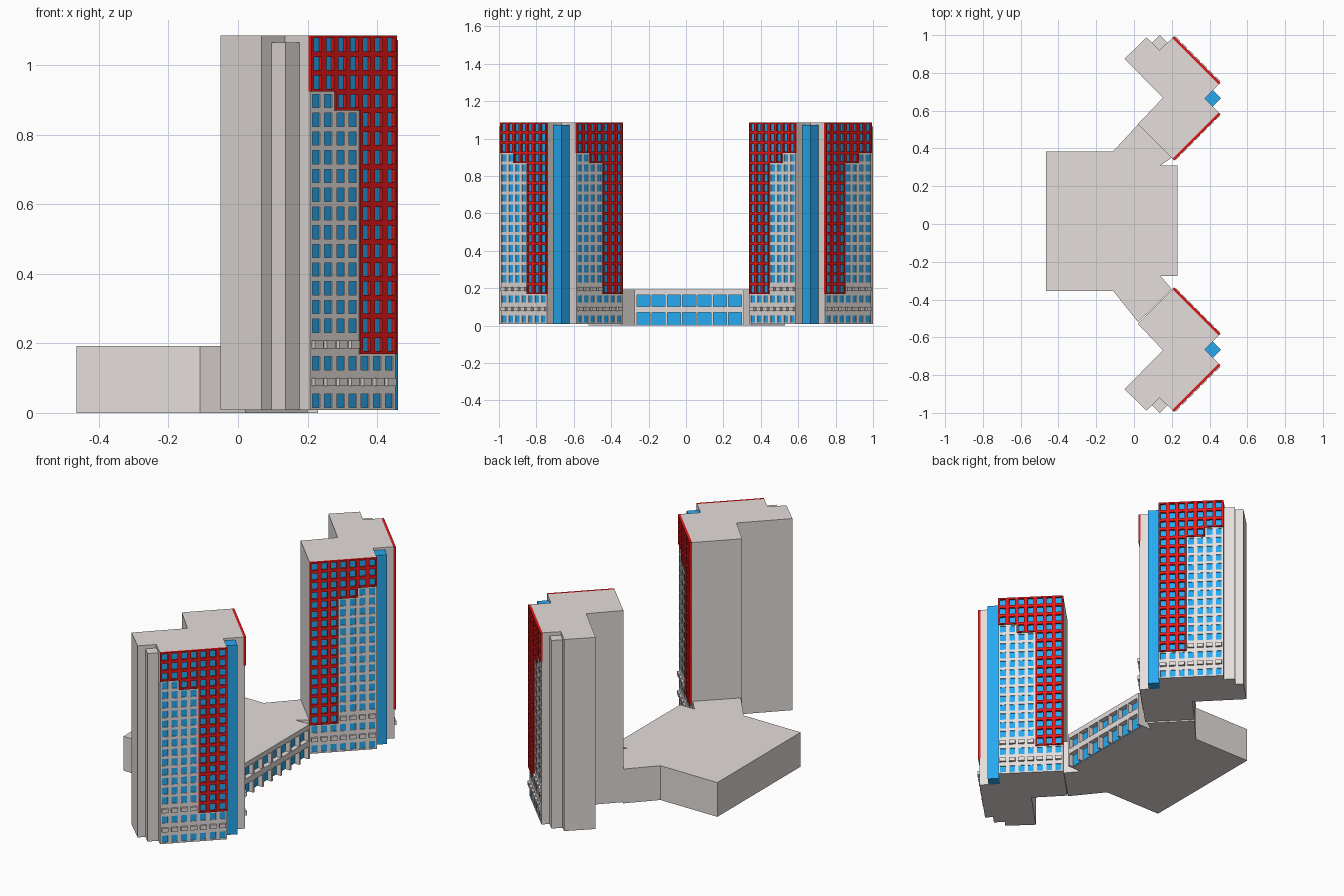
import bpy, bmesh
from mathutils import Vector

if "Cube" in bpy.data.objects:
    bpy.data.objects.remove(bpy.data.objects["Cube"])


def material(name, rgb):
    m = bpy.data.materials.new(name)
    m.diffuse_color = (*rgb, 1)
    m.use_nodes = True
    m.node_tree.nodes["Principled BSDF"].inputs["Base Color"].default_value = m.diffuse_color
    return m


GREY = material("concrete", (0.78, 0.73, 0.71))
RED = material("red_panel", (0.8, 0.01, 0.01))
BLUE = material("blue_glass", (0.02, 0.40, 0.88))


def finish(name, bm, mats, mirror=False):
    me = bpy.data.meshes.new(name)
    bm.to_mesh(me)
    bm.free()
    for m in mats:
        me.materials.append(m)
    ob = bpy.data.objects.new(name, me)
    bpy.context.collection.objects.link(ob)
    if mirror:
        mod = ob.modifiers.new("mirror", 'MIRROR')
        mod.use_axis = (False, True, False)
        mod.use_mirror_merge = False
    return ob


def prism(name, pts, z0, z1, mat, mirror=False):
    bm = bmesh.new()
    face = bm.faces.new([bm.verts.new((x, y, z0)) for x, y in pts])
    ext = bmesh.ops.extrude_face_region(bm, geom=[face])
    verts = [g for g in ext["geom"] if isinstance(g, bmesh.types.BMVert)]
    bmesh.ops.translate(bm, verts=verts, vec=(0, 0, z1 - z0))
    bmesh.ops.recalc_face_normals(bm, faces=bm.faces)
    return finish(name, bm, [mat], mirror)


def diamond(x, y, r):
    return [(x - r, y), (x, y - r), (x + r, y), (x, y + r)]


def block(name, x0, x1, y0, y1, z0, z1, mat):
    return prism(name, [(x0, y0), (x1, y0), (x1, y1), (x0, y1)], z0, z1, mat)


# Window walls: 7 columns x 20 rows, column 0 at the pale end
COLS, ROWS, Z0, Z1 = 7, 20, 0.008, 1.086


def is_red(c, r):
    return r < (3 if c < 2 else 4 if c < 4 else 17)


def window_wall(name, start, end, red):
    p0, p1 = Vector((*start, 0)), Vector((*end, 0))
    pitch, rowh = (p1 - p0).length / COLS, (Z1 - Z0) / ROWS
    u = (p1 - p0).normalized()
    n = Vector((0, 0, 1)).cross(u)
    d = 0.013 if red else 0.006
    cells = {(c, r) for c in range(COLS) for r in range(ROWS) if is_red(c, r) == red}
    bm = bmesh.new()

    def corners(c, r, w, h, depth):
        ca, cz = (c + 0.5) * pitch, Z1 - (r + 0.5) * rowh
        return [bm.verts.new(p0 + u * (ca + i * w / 2) + n * depth + Vector((0, 0, cz + k * h / 2)))
                for i, k in ((-1, -1), (-1, 1), (1, 1), (1, -1))]

    for c, r in sorted(cells):
        ledge = not red and r in (16, 18)
        w, h, back = (0.034, 0.022, d + 0.012) if ledge else (0.031, 0.038, 0.002)
        outer = corners(c, r, pitch, rowh, d)
        inner = corners(c, r, w, h, d)
        cap = corners(c, r, w, h, back)
        base = corners(c, r, pitch, rowh, 0)
        bm.faces.new(cap).material_index = 0 if ledge else 1
        neighbours = ((c - 1, r), (c, r - 1), (c + 1, r), (c, r + 1))
        for i in range(4):
            j = (i + 1) % 4
            bm.faces.new((outer[i], outer[j], inner[j], inner[i]))
            bm.faces.new((inner[i], inner[j], cap[j], cap[i]))
            if neighbours[i] not in cells:
                bm.faces.new((outer[j], outer[i], base[i], base[j]))
    bmesh.ops.remove_doubles(bm, verts=bm.verts, dist=1e-5)
    loose = [v for v in bm.verts if not v.link_faces]
    bmesh.ops.delete(bm, geom=loose, context='VERTS')
    finish(name, bm, [RED if red else GREY, BLUE], True)


# Tower bodies, V-shaped in plan, mirrored to both ends
tower = [(-0.05, 0.875), (0.067, 0.988), (0.135, 0.92), (0.203, 0.985), (0.449, 0.739),
         (0.375, 0.665), (0.449, 0.591), (0.203, 0.345), (0.02, 0.528), (0.153, 0.668)]
prism("tower_body", tower, 0.008, 1.086, GREY, True)
prism("end_shaft", diamond(0.137, 0.958, 0.042), 0.008, 1.066, GREY, True)
prism("glass_stairwell", diamond(0.418, 0.665, 0.043), 0.008, 1.073, BLUE, True)

for label, a, b in (("outer", (0.203, 0.985), (0.449, 0.739)),
                    ("inner", (0.449, 0.591), (0.203, 0.345))):
    window_wall(label + "_red_wall", a, b, True)
    window_wall(label + "_grey_wall", a, b, False)

# Low building between the towers
TOP = 0.193
podium = [(-0.465, 0.385), (-0.11, 0.385), (0.022, 0.528), (0.2, 0.35), (0.14, 0.31), (0.2, 0.31),
          (0.2, -0.275), (0.14, -0.275), (0.2, -0.345), (0.022, -0.52), (-0.11, -0.355), (-0.465, -0.355)]
prism("podium_body", podium, 0, TOP, GREY)

# Podium front: glass behind a concrete frame
Y0, Y1, N = -0.275, 0.31, 7
block("podium_glass", 0.198, 0.203, Y0 + 0.005, Y1 - 0.005, 0.003, 0.17, BLUE)
for name, za, zb in (("front_mid_band", 0.07, 0.102), ("front_top_band", 0.165, TOP)):
    block(name, 0.199, 0.23, Y0, Y1, za, zb, GREY)
for i in range(N + 1):
    yc = Y0 + 0.006 + (Y1 - Y0 - 0.012) * i / N
    for za, zb in ((0, 0.07), (0.102, 0.165)):
        block("front_pier", 0.199, 0.23, yc - 0.006, yc + 0.006, za, zb, GREY)
